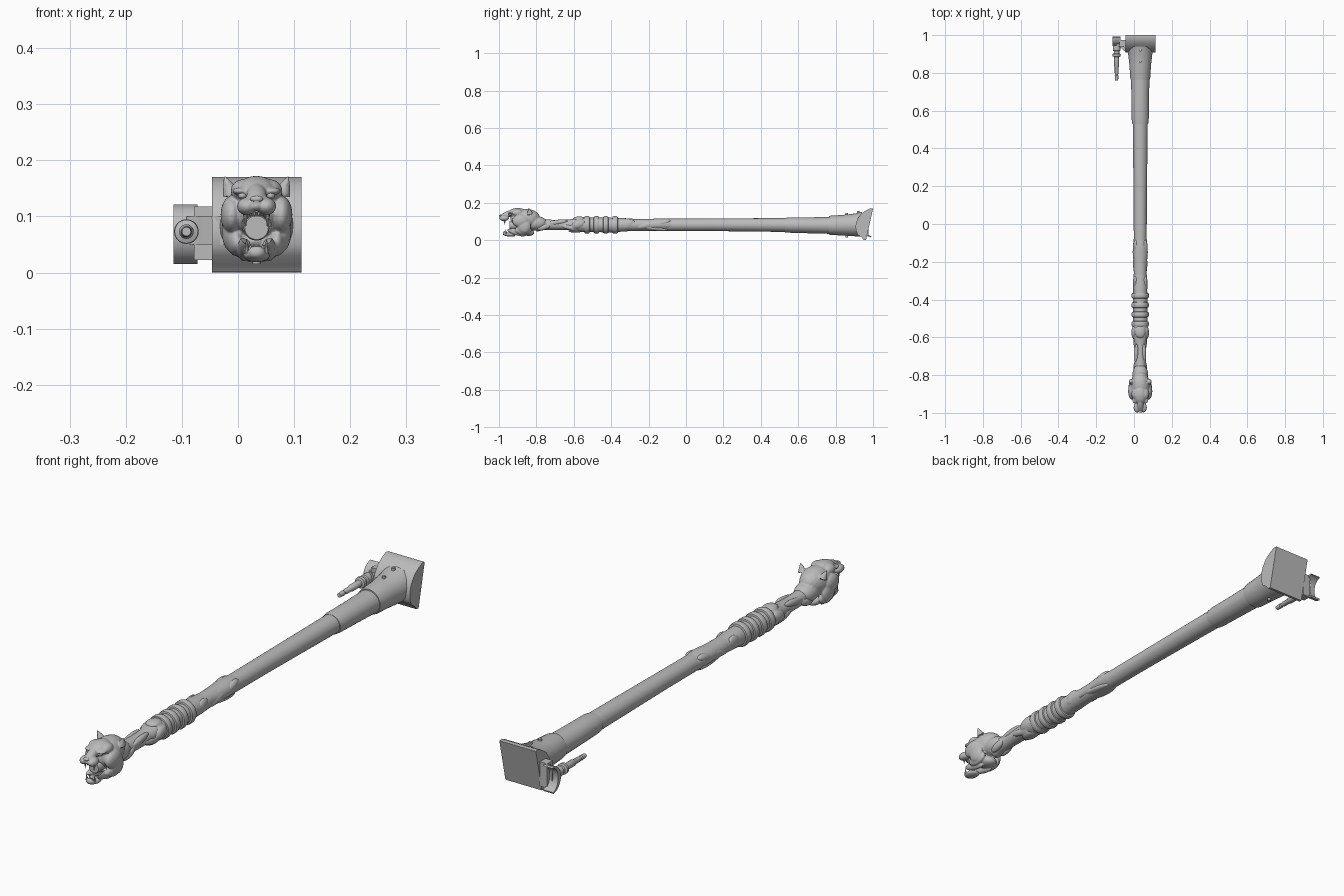
import bpy, bmesh, math
from mathutils import Vector, Matrix

CX = 0.033  # axis of the long body
grey = bpy.data.materials.new("stone_grey")
grey.diffuse_color = (0.5, 0.5, 0.5, 1)


def finish(name, bm, angle=35):
    bmesh.ops.recalc_face_normals(bm, faces=bm.faces)
    me = bpy.data.meshes.new(name)
    bm.to_mesh(me)
    bm.free()
    ob = bpy.data.objects.new(name, me)
    bpy.context.collection.objects.link(ob)
    me.materials.append(grey)
    bpy.ops.object.select_all(action='DESELECT')
    bpy.context.view_layer.objects.active = ob
    ob.select_set(True)
    bpy.ops.object.shade_smooth_by_angle(angle=math.radians(angle))
    return ob


def loft(name, rows, cx=CX, n=32):
    """Elliptical rings along y: (y, half width, z low, z high)."""
    bm = bmesh.new()
    rings = []
    for y, rx, lo, hi in rows:
        rings.append([bm.verts.new((cx + rx * math.cos(a), y, (lo + hi) / 2 + (hi - lo) / 2 * math.sin(a)))
                      for a in (2 * math.pi * i / n for i in range(n))])
    for r, s in zip(rings, rings[1:]):
        for i in range(n):
            bm.faces.new((r[i], r[(i + 1) % n], s[(i + 1) % n], s[i]))
    bm.faces.new(rings[0])
    bm.faces.new(rings[-1])
    return finish(name, bm)


def extrude_profile(name, pts, x0, x1):
    """Side profile of (y, z) points extruded along x."""
    bm = bmesh.new()
    a = [bm.verts.new((x0, y, z)) for y, z in pts]
    b = [bm.verts.new((x1, y, z)) for y, z in pts]
    bm.faces.new(a)
    bm.faces.new(b)
    for i in range(len(pts)):
        j = (i + 1) % len(pts)
        bm.faces.new((a[i], a[j], b[j], b[i]))
    return finish(name, bm)


def blob(bm, x, y, z, rx, ry, rz, tilt=0, mirror=True, sub=3):
    """Ellipsoid, x measured from the axis and mirrored when off centre."""
    for s in ((1, -1) if mirror and x else (1,)):
        m = (Matrix.Translation((CX + s * x, y, z)) @ Matrix.Rotation(tilt, 4, 'X')
             @ Matrix.Diagonal((rx, ry, rz, 1)))
        bmesh.ops.create_icosphere(bm, subdivisions=sub, radius=1, matrix=m)


def spike(bm, x, y, z, r, tip):
    """Tapered cone from its base to a tip offset, mirrored."""
    for s in (1, -1):
        d = Vector((s * tip[0], tip[1], tip[2]))
        m = (Matrix.Translation(Vector((CX + s * x, y, z)) + d / 2)
             @ d.to_track_quat('Z', 'Y').to_matrix().to_4x4())
        bmesh.ops.create_cone(bm, cap_ends=True, segments=10, radius1=r, radius2=r * 0.1,
                              depth=d.length, matrix=m)


def fuse(ob, voxel, iterations=3):
    r = ob.modifiers.new("fuse", 'REMESH')
    r.mode = 'VOXEL'
    r.voxel_size = voxel
    r.use_smooth_shade = True
    s = ob.modifiers.new("soften", 'SMOOTH')
    s.iterations = iterations
    s.factor = 0.5


# Long plain barrel
loft("barrel", [(-0.36, .034, .05, .112), (-0.1, .034, .049, .115), (0.1, .035, .049, .116),
                (0.3, .037, .047, .117), (0.535, .039, .044, .118)])
# Stepped sleeve and rear socket
loft("sleeve", [(0.53, .042, .042, .119), (0.55, .045, .04, .122), (0.65, .046, .037, .122),
                (0.77, .049, .034, .124)])
loft("socket", [(0.765, .051, .03, .129), (0.775, .053, .028, .131), (0.84, .057, .025, .135),
                (0.9, .064, .021, .142), (0.94, .07, .018, .152)])
# Pins on the socket
for i, y in enumerate((0.86, 0.92)):
    bm = bmesh.new()
    bmesh.ops.create_cone(bm, cap_ends=True, segments=12, radius1=.007, radius2=.007, depth=.13,
                          matrix=Matrix.Translation((CX, y, .08 + .01 * i)))
    finish("socket_pin", bm)

# Flared end block with a slanted rear face
extrude_profile("end_block", [(.985, .17), (1.0, .168), (.962, .0), (.95, .001), (.94, .014),
                              (.918, .03), (.908, .05), (.907, .08), (.915, .11), (.935, .14),
                              (.96, .158)], -.046, .113)

# Curved side plate, arm and spindle
outer = [(.992 - .05 * math.cos(t), .068 + .053 * math.sin(t)) for t in (-1.5 + i * .25 for i in range(13))]
inner = [(.994 - .035 * math.cos(t), .068 + .047 * math.sin(t)) for t in (1.5 - i * .25 for i in range(13))]
extrude_profile("crescent_plate", outer + inner, -.115, -.072)
extrude_profile("plate_lug", [(.94, .022), (.975, .022), (.975, .118), (.94, .118)], -.078, -.045)
bm = bmesh.new()
path = [(-.092, .945), (-.07, .935), (-.05, .915), (-.025, .905), (.0, .9)]
prev = None
for x, y in path:
    quad = [bm.verts.new((x, y + dy, z)) for dy, z in ((0, .05), (0, .1), (.02, .1), (.02, .05))]
    if prev:
        for i in range(4):
            bm.faces.new((prev[i], prev[(i + 1) % 4], quad[(i + 1) % 4], quad[i]))
    else:
        bm.faces.new(quad)
    prev = quad
bm.faces.new(prev)
finish("side_arm", bm)
spindle = [(.76, .008), (.785, .01), (.79, .007), (.80, .01), (.83, .01), (.835, .013), (.885, .013),
           (.888, .021), (.9, .022), (.903, .014), (.915, .014), (.918, .02), (.945, .02)]
loft("spindle", [(y, r, .073 - r, .073 + r) for y, r in spindle], cx=-.092, n=20)

# Carved grip: irregular swelling shaft
loft("carved_shaft", [(-.80, .034, .045, .115), (-.76, .028, .055, .112), (-.70, .029, .055, .108),
                      (-.63, .030, .055, .11), (-.60, .037, .05, .115), (-.57, .043, .044, .122),
                      (-.53, .038, .043, .12), (-.40, .038, .042, .12), (-.35, .037, .045, .118),
                      (-.31, .038, .048, .117), (-.26, .034, .05, .112), (-.2, .036, .05, .113),
                      (-.15, .04, .052, .116), (-.10, .037, .053, .117), (-.07, .033, .055, .112)])
# Swelling scrolls on the grip
bm = bmesh.new()
for x, y, z, rx, ry, rz, t in ((.028, -.575, .085, .019, .04, .024, .3), (.0, -.57, .113, .028, .035, .014, 0),
                               (.024, -.62, .068, .012, .05, .014, -.2), (.02, -.69, .095, .012, .06, .014, .15),
                               (.022, -.76, .07, .014, .04, .016, .3), (.0, -.59, .05, .024, .04, .01, 0),
                               (.025, -.31, .085, .014, .04, .026, .3), (.026, -.21, .08, .012, .06, .016, .2),
                               (.024, -.13, .092, .016, .05, .017, .25), (.015, -.17, .063, .02, .08, .012, -.1)):
    blob(bm, x, y, z, rx, ry, rz, t)
fuse(finish("grip_scrolls", bm), .004, 3)
# Raised binding bands
for y in (-.53, -.48, -.43, -.38):
    loft("binding_band", [(y - .014, .037, .045, .119), (y - .012, .044, .038, .126), (y - .004, .046, .035, .129),
                          (y + .006, .046, .035, .129), (y + .014, .043, .038, .126), (y + .016, .037, .045, .119)])

# Big cat head: skull, muzzle, brow, cheeks and jaw fused together
bm = bmesh.new()
for part in ((0, -.86, .112, .053, .08, .055, .1), (0, -.80, .09, .042, .06, .038, 0),
             (0, -.905, .145, .036, .05, .027, .1), (.024, -.90, .146, .022, .03, .02, 0),
             (0, -.96, .135, .018, .042, .017, .5), (.017, -.972, .118, .018, .026, .016, 0),
             (0, -.985, .129, .012, .013, .008, 0), (.044, -.885, .103, .02, .045, .034, 0),
             (.046, -.865, .075, .016, .035, .038, 0), (.036, -.87, .055, .016, .045, .026, 0),
             (.028, -.93, .145, .015, .02, .007, 0), (.022, -.905, .042, .012, .055, .016, -.3),
             (0, -.945, .03, .024, .035, .011, -.1), (0, -.968, .036, .016, .012, .012, 0),
             (0, -.86, .05, .036, .05, .024, -.3)):
    blob(bm, *part)
spike(bm, .045, -.835, .14, .017, (.012, -.006, .032))
head = finish("cat_head", bm)
fuse(head, .0028, 3)
# Open mouth, eye sockets and ear hollows cut into the head
bm = bmesh.new()
blob(bm, 0, -.955, .077, .034, .065, .032)
blob(bm, .026, -.95, .137, .009, .01, .004)
blob(bm, .058, -.855, .155, .007, .012, .011)
cut = finish("head_cutter", bm)
cut.hide_render = True
cut.hide_viewport = True
b = head.modifiers.new("hollow", 'BOOLEAN')
b.operation = 'DIFFERENCE'
b.object = cut
# Eyes, nose pad, fangs and tongue-like muzzle
bm = bmesh.new()
blob(bm, .025, -.94, .137, .008, .009, .006)
finish("eyes", bm)
bm = bmesh.new()
blob(bm, 0, -.991, .131, .012, .008, .006)
finish("nose_pad", bm)
bm = bmesh.new()
spike(bm, .02, -.968, .112, .006, (-.001, -.002, -.03))
spike(bm, .017, -.962, .034, .005, (.001, -.003, .026))
for x in (.004, .011):
    spike(bm, x, -.977, .108, .0035, (0, 0, -.009))
    spike(bm, x, -.968, .042, .0035, (0, 0, .009))
finish("teeth", bm)
loft("muzzle_plug", [(-.945, .021, .059, .101), (-.942, .023, .057, .103), (-.85, .023, .057, .103)])
